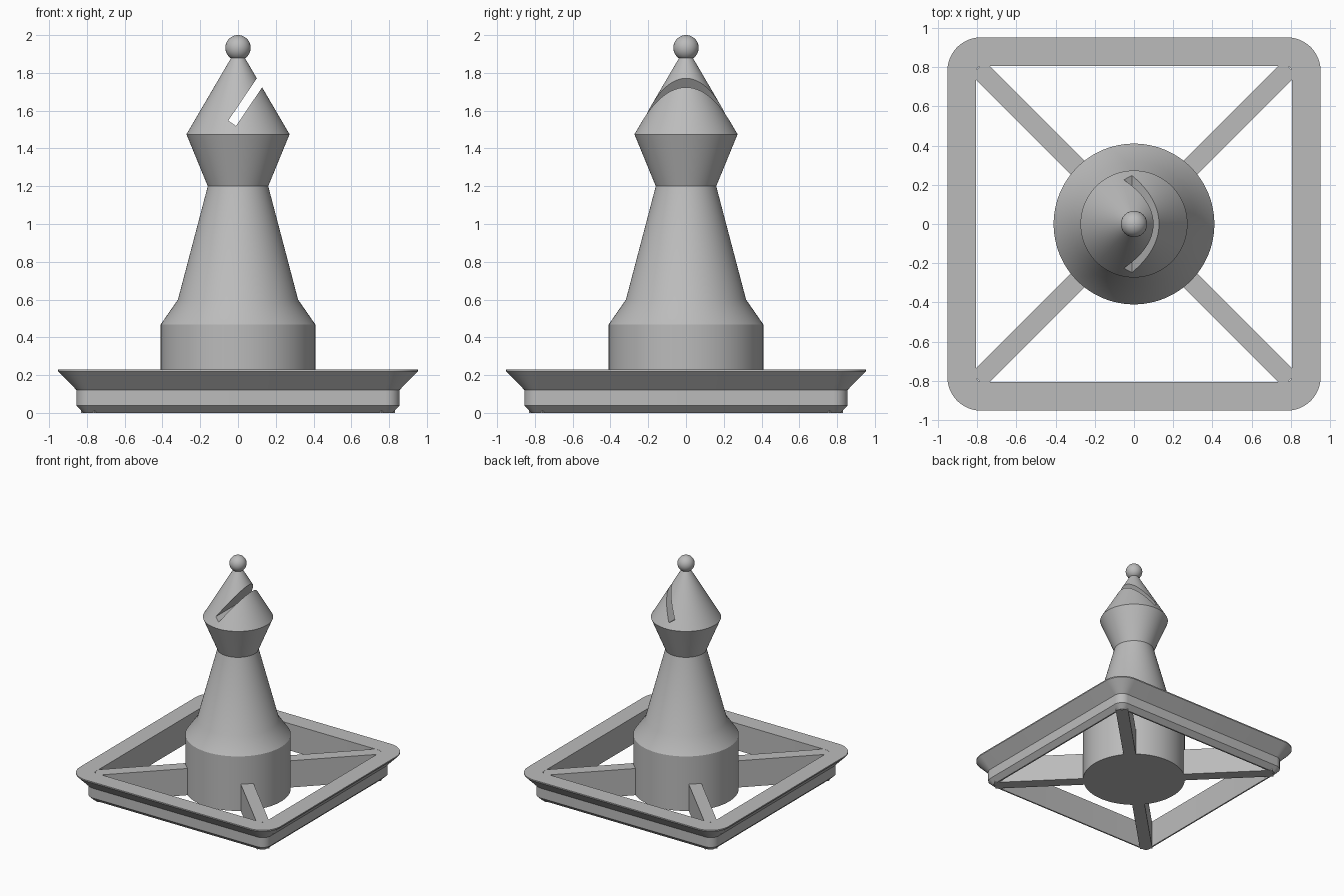
import bpy, bmesh
from math import pi, sin, cos, radians, atan2
from mathutils import Matrix

if "Cube" in bpy.data.objects:
    bpy.data.objects.remove(bpy.data.objects["Cube"], do_unlink=True)

grey = bpy.data.materials.new("light_grey")
grey.use_nodes = True
colour = (0.5, 0.5, 0.5, 1)
grey.diffuse_color = colour
grey.node_tree.nodes["Principled BSDF"].inputs["Base Color"].default_value = colour


def make(name, bm, angle=30):
    bmesh.ops.recalc_face_normals(bm, faces=bm.faces)
    mesh = bpy.data.meshes.new(name)
    bm.to_mesh(mesh)
    bm.free()
    mesh.materials.append(grey)
    obj = bpy.data.objects.new(name, mesh)
    bpy.context.collection.objects.link(obj)
    smooth(obj, angle)
    return obj


def smooth(obj, angle):
    bpy.ops.object.select_all(action='DESELECT')
    obj.select_set(True)
    bpy.context.view_layer.objects.active = obj
    bpy.ops.object.shade_smooth_by_angle(angle=radians(angle))


def bridge(bm, a, b):
    for i in range(len(a)):
        j = (i + 1) % len(a)
        bm.faces.new((a[i], a[j], b[j], b[i]))


def rounded_square(bm, half, radius, z, steps=12):
    ring = []
    for k, (sx, sy) in enumerate(((1, 1), (-1, 1), (-1, -1), (1, -1))):
        for s in range(steps + 1):
            a = (k + s / steps) * pi / 2
            ring.append(bm.verts.new((sx * (half - radius) + radius * cos(a),
                                      sy * (half - radius) + radius * sin(a), z)))
    return ring


def box(name, size, matrix):
    bm = bmesh.new()
    bmesh.ops.create_cube(bm, size=1, matrix=matrix @ Matrix.Diagonal((*size, 1)))
    return make(name, bm)


# Stepped square frame: outer profile up, vertical inner wall back down
bm = bmesh.new()
profile = [(0.817, 0.036, 0), (0.856, 0.075, 0.038), (0.856, 0.075, 0.122),
           (0.952, 0.171, 0.22), (0.952, 0.171, 0.23),
           (0.805, 0.024, 0.23), (0.805, 0.024, 0)]
rings = [rounded_square(bm, *p) for p in profile]
for i, ring in enumerate(rings):
    bridge(bm, ring, rings[(i + 1) % len(rings)])
make("base_frame", bm)

# Diagonal spokes joining the frame to the body
for i, name in enumerate(("back_left", "back_right", "front_right", "front_left")):
    turn = Matrix.Rotation(pi / 4 + i * pi / 2, 4, 'Z')
    box(name + "_spoke", (0.78, 0.1, 0.229), turn @ Matrix.Translation((0.735, 0, 0.1145)))

# Turned body
bm = bmesh.new()
SEG = 96
rings = []
for r, z in [(0.41, 0), (0.41, 0.467), (0.318, 0.6), (0.16, 1.2),
             (0.273, 1.475), (0.036, 1.88)]:
    rings.append([bm.verts.new((r * cos(2 * pi * i / SEG), r * sin(2 * pi * i / SEG), z))
                  for i in range(SEG)])
for a, b in zip(rings, rings[1:]):
    bridge(bm, a, b)
bm.faces.new(rings[0])
bm.faces.new(rings[-1])
body = make("body", bm)

# Slanted slot cut right through the head
tilt = Matrix.Rotation(-atan2(0.83, 0.56), 4, 'Y')
cutter = box("slot_cutter", (0.5, 1, 0.05),
             Matrix.Translation((-0.031, 0, 1.533)) @ tilt @ Matrix.Translation((0.25, 0, 0)))
cut = body.modifiers.new("slot", 'BOOLEAN')
cut.object = cutter
cut.operation = 'DIFFERENCE'
cut.solver = 'EXACT'
bpy.ops.object.select_all(action='DESELECT')
body.select_set(True)
bpy.context.view_layer.objects.active = body
bpy.ops.object.modifier_apply(modifier=cut.name)
bpy.data.objects.remove(cutter, do_unlink=True)
smooth(body, 30)

# Ball finial
bm = bmesh.new()
bmesh.ops.create_uvsphere(bm, u_segments=48, v_segments=24, radius=0.067,
                          matrix=Matrix.Translation((0, 0, 1.933)))
make("ball_finial", bm)
